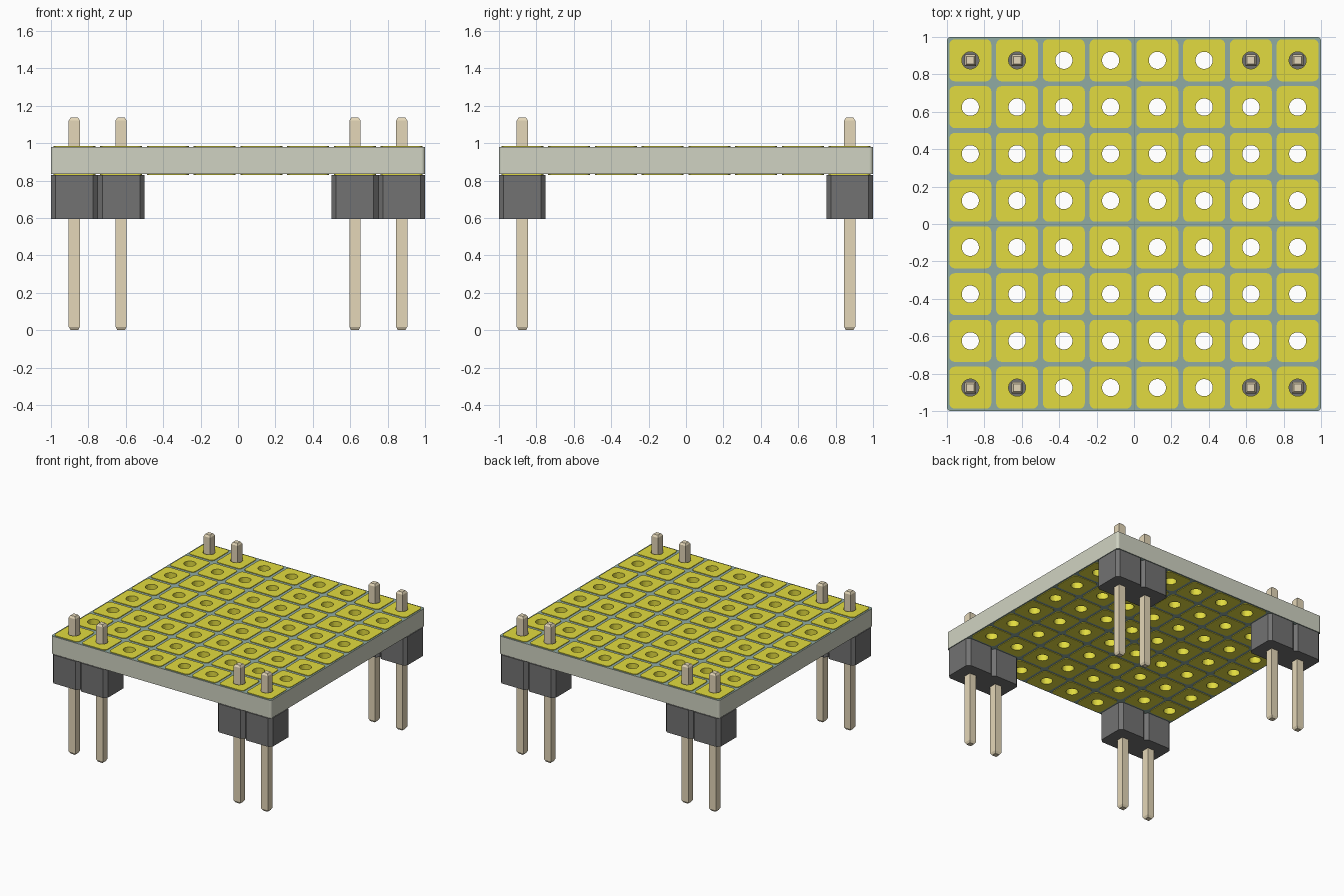
import bpy, bmesh
from math import pi, cos, sin

if "Cube" in bpy.data.objects:
    bpy.data.objects.remove(bpy.data.objects["Cube"])

PITCH, N = 0.25, 8
BOARD_Z0, BOARD_Z1 = 0.834, 0.98
PAD_Z0, PAD_Z1 = 0.829, 0.985
GRID = [(i - (N - 1) / 2) * PITCH for i in range(N)]


def material(name, rgb):
    m = bpy.data.materials.new(name)
    m.diffuse_color = (*rgb, 1)
    m.use_nodes = True
    m.node_tree.nodes["Principled BSDF"].inputs["Base Color"].default_value = m.diffuse_color
    return m


MASK = material("board_green", (0.28, 0.41, 0.37))
EDGE = material("board_edge", (0.63, 0.65, 0.54))
GOLD = material("pad_yellow", (0.76, 0.71, 0.05))
BLACK = material("header_black", (0.17, 0.17, 0.17))
BRASS = material("pin_brass", (0.78, 0.68, 0.48))


def add_object(name, bm, *mats):
    bmesh.ops.recalc_face_normals(bm, faces=bm.faces[:])
    me = bpy.data.meshes.new(name)
    bm.to_mesh(me)
    bm.free()
    for m in mats:
        me.materials.append(m)
    ob = bpy.data.objects.new(name, me)
    bpy.context.collection.objects.link(ob)
    return ob


def circle(r, n=24):
    return [(r * cos(2 * pi * (i + 0.5) / n), r * sin(2 * pi * (i + 0.5) / n)) for i in range(n)]


def rounded_square(half, r, k=6):
    pts = []
    for q in range(4):
        cx, cy = [(1, 1), (-1, 1), (-1, -1), (1, -1)][q]
        for i in range(k):
            a = q * pi / 2 + i * pi / 2 / (k - 1)
            pts.append((cx * (half - r) + r * cos(a), cy * (half - r) + r * sin(a)))
    return pts


def loft(bm, sections, x=0, y=0, ring=False):
    """Bridge (outline, z) sections; cap the ends or close into a ring."""
    loops = [[bm.verts.new((x + px, y + py, z)) for px, py in pts] for pts, z in sections]
    pairs = list(zip(loops, loops[1:]))
    if ring:
        pairs.append((loops[-1], loops[0]))
    else:
        bm.faces.new(loops[0][::-1])
        bm.faces.new(loops[-1])
    for a, b in pairs:
        for i in range(len(a)):
            j = (i + 1) % len(a)
            bm.faces.new((a[i], a[j], b[j], b[i]))


# Perforated board: filled flat outline with holes, extruded
cu = bpy.data.curves.new("board_outline", 'CURVE')
cu.dimensions = '2D'
cu.fill_mode = 'BOTH'
cu.extrude = (BOARD_Z1 - BOARD_Z0) / 2
outlines = [rounded_square(1.0, 0.02)]
outlines += [[(x + px, y + py) for px, py in circle(0.052)] for x in GRID for y in GRID]
for pts in outlines:
    sp = cu.splines.new('POLY')
    sp.points.add(len(pts) - 1)
    for p, (x, y) in zip(sp.points, pts):
        p.co = (x, y, 0, 1)
    sp.use_cyclic_u = True
tmp = bpy.data.objects.new("board_outline", cu)
bpy.context.collection.objects.link(tmp)
dg = bpy.context.evaluated_depsgraph_get()
bm = bmesh.new()
bm.from_mesh(bpy.data.meshes.new_from_object(tmp.evaluated_get(dg)))
bpy.data.objects.remove(tmp)
bmesh.ops.remove_doubles(bm, verts=bm.verts[:], dist=1e-5)
bmesh.ops.translate(bm, verts=bm.verts[:], vec=(0, 0, (BOARD_Z0 + BOARD_Z1) / 2))
bm.normal_update()
for f in bm.faces:
    f.material_index = 0 if abs(f.normal.z) > 0.5 else 1
    f.smooth = False
add_object("board", bm, MASK, EDGE)

# Plated pads: top and bottom plate joined by the hole lining
pad, hole, sleeve = rounded_square(0.112, 0.028), circle(0.046), circle(0.051)
bm = bmesh.new()
for x in GRID:
    for y in GRID:
        loft(bm, [(pad, BOARD_Z1), (pad, PAD_Z1), (hole, PAD_Z1), (hole, PAD_Z0),
                  (pad, PAD_Z0), (pad, BOARD_Z0), (sleeve, BOARD_Z0), (sleeve, BOARD_Z1)],
             x, y, ring=True)
add_object("plated_pads", bm, GOLD)

# Corner pin headers: two joined octagonal cells each, with square pins
h, c, w = PITCH / 2, 0.025, 0.03
quarter = [(2 * h, h - c), (2 * h - c, h), (c, h), (0, h - c)]
top = quarter + [(-x, y) for x, y in quarter[-2::-1]]
body = top + [(-x, -y) for x, y in top]


def square(half):
    return [(half, half), (-half, half), (-half, -half), (half, -half)]


for sy, row in ((-1, "front"), (1, "back")):
    for sx, side in ((-1, "left"), (1, "right")):
        bm = bmesh.new()
        loft(bm, [(body, 0.595), (body, PAD_Z0)], sx * 0.75, sy * 0.875)
        add_object(f"{row}_{side}_header", bm, BLACK)
        bm = bmesh.new()
        for px in (0.625, 0.875):
            loft(bm, [(square(0.02), 0), (square(w), 0.018), (square(w), 1.12),
                      (square(0.02), 1.136)], sx * px, sy * 0.875)
        add_object(f"{row}_{side}_pins", bm, BRASS)
